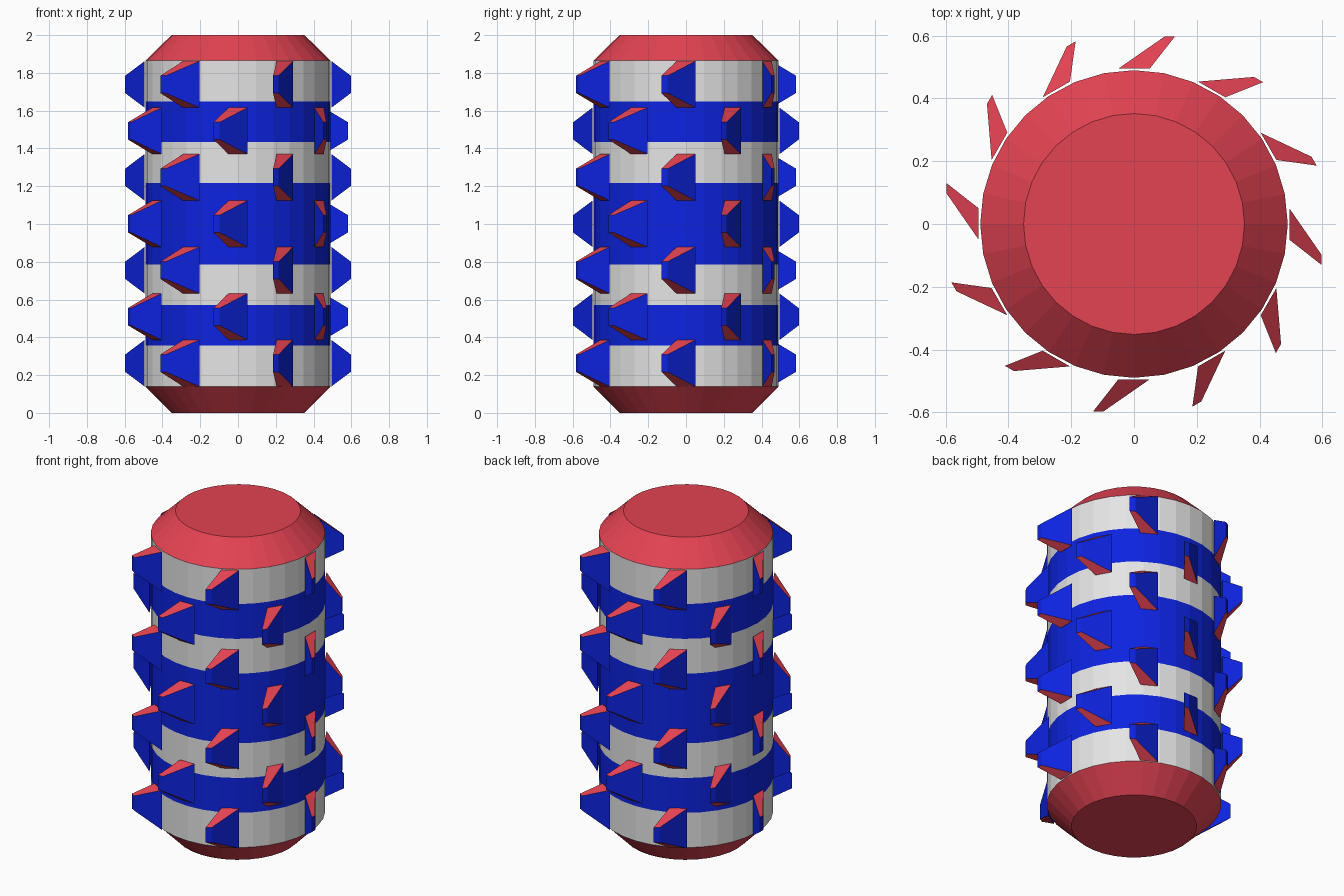
import bpy, bmesh, math
from mathutils import Matrix

if "Cube" in bpy.data.objects:
    bpy.data.objects.remove(bpy.data.objects["Cube"])

SIDES = 32
R_BODY, R_CAP = 0.49, 0.352
Z0, Z1 = 0.14, 1.865      # ends of the straight drum
ROWS = 7


def material(name, rgb):
    m = bpy.data.materials.new(name)
    m.diffuse_color = (*rgb, 1.0)
    m.use_nodes = True
    m.node_tree.nodes["Principled BSDF"].inputs["Base Color"].default_value = m.diffuse_color
    return m


RED = material("red", (0.77, 0.055, 0.085))
BLUE = material("blue", (0.004, 0.017, 0.75))
WHITE = material("white", (0.78, 0.78, 0.78))


def finish(name, bm, mats):
    bmesh.ops.recalc_face_normals(bm, faces=bm.faces)
    me = bpy.data.meshes.new(name)
    bm.to_mesh(me)
    bm.free()
    for m in mats:
        me.materials.append(m)
    ob = bpy.data.objects.new(name, me)
    bpy.context.collection.objects.link(ob)
    return ob


# Drum with bevelled ends: one lathed profile, coloured band by band
bands = [2, 1, 2, 1, 1, 2, 1, 2]
step = (Z1 - Z0) / len(bands)
profile = [(R_CAP, 0.0)]
profile += [(R_BODY, Z0 + i * step) for i in range(len(bands) + 1)]
profile += [(R_CAP, 2.0)]
band_mats = [0] + bands + [0]

bm = bmesh.new()
rings = []
for r, z in profile:
    angles = [2 * math.pi * i / SIDES for i in range(SIDES)]
    rings.append([bm.verts.new((r * math.cos(a), r * math.sin(a), z)) for a in angles])
for lower, upper, mat in zip(rings, rings[1:], band_mats):
    for i in range(SIDES):
        j = (i + 1) % SIDES
        bm.faces.new((lower[i], lower[j], upper[j], upper[i])).material_index = mat
bm.faces.new(rings[0])
bm.faces.new(rings[-1])
finish("banded_drum", bm, [RED, BLUE, WHITE])


# Swept-back tooth: wide base on the drum, small tip leaning sideways
def add_tooth(bm, angle, z):
    rot = Matrix.Translation((0, 0, z)) @ Matrix.Rotation(angle, 4, 'Z')
    base = [(0.495, t, h) for t, h in ((-0.05, -0.123), (0.05, -0.123), (0.05, 0.123), (-0.05, 0.123))]
    tip = [(0.597, t, h) for t, h in ((-0.13, -0.046), (-0.097, -0.046), (-0.097, 0.046), (-0.13, 0.046))]
    from_pts = lambda pts: [bm.verts.new(rot @ Matrix.Translation(p).to_translation()) for p in pts]
    b, t = from_pts(base), from_pts(tip)
    bm.faces.new(b).material_index = 1
    bm.faces.new(t).material_index = 1
    for i in range(4):
        j = (i + 1) % 4
        # upper and lower slopes are red, the flanks are blue
        bm.faces.new((b[i], b[j], t[j], t[i])).material_index = 0 if i in (0, 2) else 1


# Seven rings of six teeth, every second ring turned half a step
pitch = (1.862 - 0.14) / ROWS
for row in range(ROWS):
    bm = bmesh.new()
    for k in range(6):
        add_tooth(bm, math.radians(60 * k + 30 * (row % 2)), 0.14 + (row + 0.5) * pitch)
    finish(f"tooth_ring_{row + 1}", bm, [RED, BLUE])
